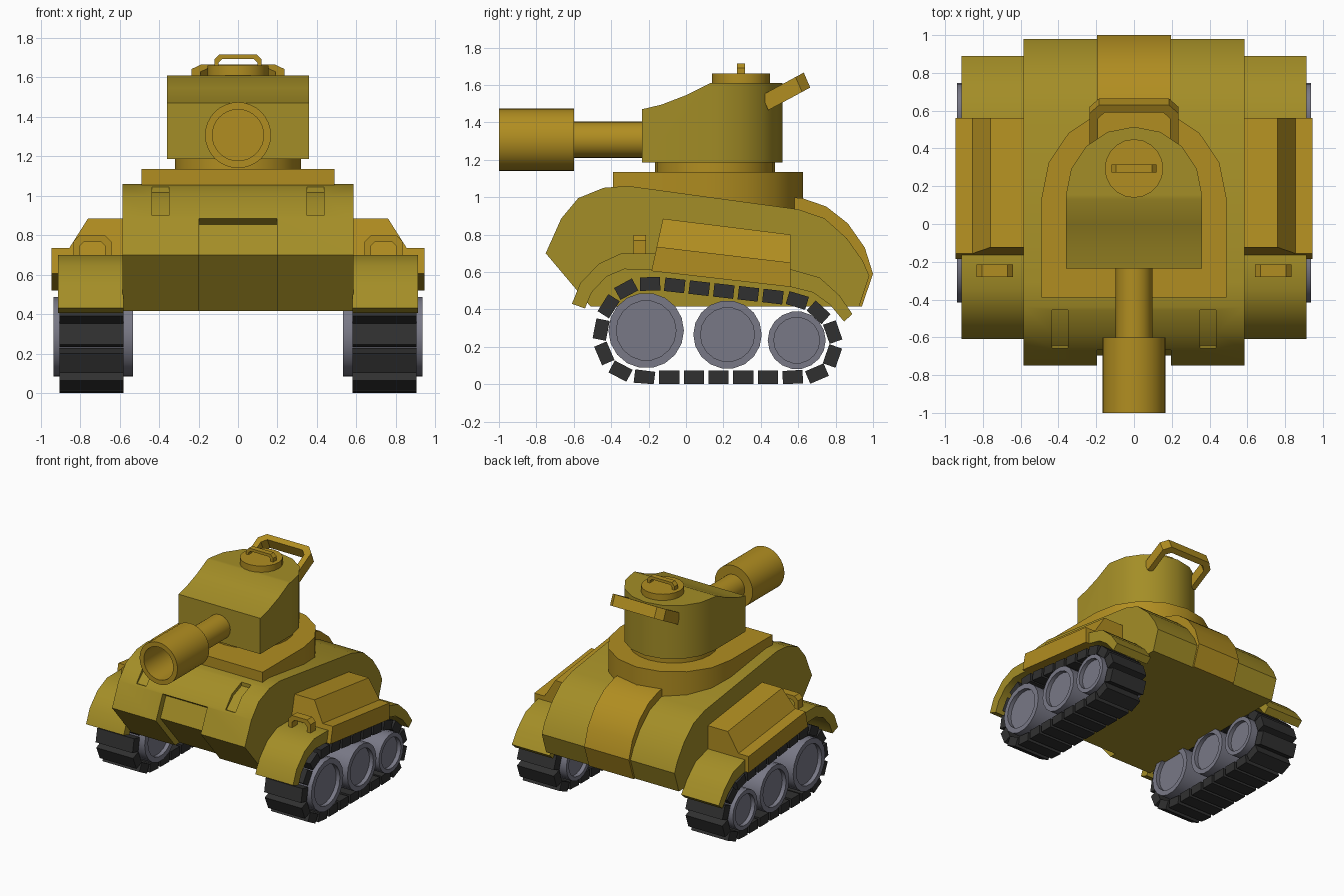
import bpy, bmesh, math
from mathutils import Vector

if "Cube" in bpy.data.objects:
    bpy.data.objects.remove(bpy.data.objects["Cube"])


def material(name, rgb):
    m = bpy.data.materials.new(name)
    m.diffuse_color = (*rgb, 1)
    m.use_nodes = True
    m.node_tree.nodes["Principled BSDF"].inputs["Base Color"].default_value = m.diffuse_color
    return m


OLIVE = material("olive_paint", (0.37, 0.27, 0.02))
OCHRE = material("ochre_paint", (0.44, 0.27, 0.015))
STEEL = material("wheel_steel", (0.19, 0.19, 0.24))
RUBBER = material("track_rubber", (0.03, 0.03, 0.03))

# mappings from (u, v, depth) to world axes
YZ = lambda u, v, d: (d, u, v)
XY = lambda u, v, d: (u, v, d)
XZ = lambda u, v, d: (u, d, v)


def finish(name, bm, mat, mirror=False):
    bmesh.ops.remove_doubles(bm, verts=bm.verts, dist=1e-5)
    bmesh.ops.recalc_face_normals(bm, faces=bm.faces)
    me = bpy.data.meshes.new(name)
    bm.to_mesh(me)
    bm.free()
    ob = bpy.data.objects.new(name, me)
    bpy.context.collection.objects.link(ob)
    if mat:
        me.materials.append(mat)
    if mirror:
        ob.modifiers.new("mirror", 'MIRROR')
    return ob


def add_prism(bm, pts, d0, d1, fn):
    a = [bm.verts.new(fn(u, v, d0)) for u, v in pts]
    b = [bm.verts.new(fn(u, v, d1)) for u, v in pts]
    n = len(pts)
    bm.faces.new(a)
    bm.faces.new(b[::-1])
    for i in range(n):
        j = (i + 1) % n
        bm.faces.new((a[i], b[i], b[j], a[j]))


def prism(name, pts, d0, d1, fn, mat=None, mirror=False):
    bm = bmesh.new()
    add_prism(bm, pts, d0, d1, fn)
    return finish(name, bm, mat, mirror)


def add_lathe(bm, prof, n, fn):
    """Revolve (along, radius) profile; fn maps (c, s, along) to world."""
    rings = [[bm.verts.new(fn(r * math.cos(2 * math.pi * i / n), r * math.sin(2 * math.pi * i / n), a))
              for i in range(n)] for a, r in prof]
    for p, q in zip(rings, rings[1:]):
        for i in range(n):
            j = (i + 1) % n
            bm.faces.new((p[i], q[i], q[j], p[j]))
    for ring in (rings[0], rings[-1]):
        bm.faces.new(ring)


def lathe(name, prof, n, fn, mat):
    bm = bmesh.new()
    add_lathe(bm, prof, n, fn)
    return finish(name, bm, mat)


def boolean(ob, cutter, op):
    m = ob.modifiers.new("cut", 'BOOLEAN')
    m.object, m.operation, m.solver = cutter, op, 'EXACT'
    bpy.context.view_layer.objects.active = ob
    bpy.ops.object.modifier_apply(modifier=m.name)
    bpy.data.objects.remove(cutter)


def d_shape(r, cy, front, n=8):
    arc = [(r * math.cos(math.pi * i / n), cy + r * math.sin(math.pi * i / n)) for i in range(n + 1)]
    return arc + [(-r, front), (r, front)]


def arch(cx, w, base, top, t, c):
    """Chamfered U-shaped handle outline."""
    def half(w, h, c):
        return [(-w, base), (-w, h - c), (-w + c, h), (w - c, h), (w, h - c), (w, base)]
    return [(cx + u, v) for u, v in half(w, top, c) + half(w - t, top - t, c * 0.7)[::-1]]


# hull with front recess and two slots
hull = prism("hull", [(-0.75, 0.70), (-0.667, 0.886), (-0.576, 0.995), (-0.44, 1.05), (-0.31, 1.06),
                      (0.60, 0.935), (0.74, 0.887), (0.86, 0.78), (0.945, 0.66), (0.98, 0.58),
                      (0.925, 0.415), (-0.51, 0.415)], -0.585, 0.585, YZ, OLIVE)
boolean(hull, prism("recess_cutter", [(-0.8, 0.885), (-0.667, 0.885), (-0.625, 0.855), (-0.695, 0.70),
                                      (-0.44, 0.40), (-0.8, 0.40)], -0.197, 0.197, YZ), 'DIFFERENCE')
for s in (-1, 1):
    boolean(hull, prism("slot_cutter", [(-0.66, 0.90), (-0.645, 0.895), (-0.56, 0.975), (-0.455, 1.015),
                                        (-0.455, 1.1), (-0.75, 1.1)], s * 0.35, s * 0.435, YZ), 'DIFFERENCE')

# raised rear spine
prism("rear_spine", [(0.55, 1.0), (0.62, 0.995), (0.75, 0.95), (0.865, 0.86), (0.956, 0.73), (1.0, 0.59),
                     (0.94, 0.415), (0.92, 0.415), (0.97, 0.58), (0.85, 0.77), (0.73, 0.88), (0.55, 0.93)],
      -0.197, 0.197, YZ, OCHRE)

# turret ring, neck and turret
prism("turret_base", d_shape(0.49, 0.135, -0.39), 0.93, 1.135, XY, OCHRE)
lathe("turret_neck", [(1.13, 0.32), (1.19, 0.32)], 24, lambda c, s, a: (c, 0.155 + s, a), OCHRE)
turret = prism("turret", d_shape(0.36, 0.155, -0.235), 1.185, 1.8, XY, OLIVE)
boolean(turret, prism("turret_cutter", [(-0.4, 1.433), (-0.235, 1.47), (-0.13, 1.495), (0.0, 1.545),
                                        (0.13, 1.61), (0.7, 1.61), (0.7, 1.0), (-0.4, 1.0)],
                      -0.6, 0.6, YZ), 'INTERSECT')

# hatch and its grip
lathe("hatch", [(1.60, 0.155), (1.66, 0.155)], 20, lambda c, s, a: (c, 0.294 + s, a), OCHRE)
prism("hatch_grip", arch(0, 0.12, 1.65, 1.715, 0.022, 0.025), 0.272, 0.315, XZ, OCHRE)

# slanted bar behind the turret
along, normal = Vector((0, 0.88, 0.475)), Vector((0, -0.4, 0.917))
start = Vector((0, 0.44, 1.465))
prism("turret_rear_bar", arch(0, 0.235, 0.0, 0.255, 0.045, 0.05), 0.0, 0.087,
      lambda u, v, d: Vector((u, 0, 0)) + start + along * v + normal * d, OCHRE)

# gun barrel and hollow muzzle
gun = lambda c, s, a: (c, a, 1.307 + s)
lathe("gun_barrel", [(-0.62, 0.097), (-0.2, 0.097)], 24, gun, OCHRE)
lathe("gun_muzzle", [(-0.6, 0.0), (-0.6, 0.167), (-1.0, 0.167), (-1.0, 0.13), (-0.7, 0.13), (-0.7, 0.0)],
      32, gun, OCHRE)

# fenders
prism("fenders", [(-0.61, 0.43), (-0.565, 0.54), (-0.465, 0.645), (-0.345, 0.70), (-0.18, 0.70),
                  (0.56, 0.615), (0.715, 0.57), (0.82, 0.475), (0.89, 0.375), (0.845, 0.335),
                  (0.77, 0.425), (0.68, 0.49), (0.56, 0.52), (-0.18, 0.61), (-0.33, 0.615),
                  (-0.425, 0.575), (-0.505, 0.49), (-0.54, 0.405)], 0.58, 0.912, YZ, OLIVE, True)

# sloped side boxes
prism("side_boxes", [(0.58, 0), (0.945, 0), (0.945, 0.13), (0.855, 0.13), (0.76, 0.28), (0.58, 0.28)], 0, 1,
      lambda u, h, d: (u, 0.56, 0.52 + h) if d else (u, -0.185 + 0.22 * h, 0.605 + h), OCHRE, True)

# fender handles
prism("fender_handles", arch(0.738, 0.097, 0.69, 0.797, 0.032, 0.03), -0.28, -0.215, XZ, OCHRE, True)

# road wheels, dished on both faces
bm = bmesh.new()
for cy, cz, r in ((-0.213, 0.287, 0.202), (0.222, 0.265, 0.183), (0.592, 0.235, 0.155)):
    q = r * 0.79
    add_lathe(bm, [(0.565, 0.0), (0.565, q), (0.532, q), (0.532, r), (0.936, r), (0.936, q), (0.903, q), (0.903, 0.0)],
              18, lambda c, s, a: (a, cy + c, cz + s))
finish("road_wheels", bm, STEEL, True)

# track links spaced evenly along a closed path
path = [Vector(p) for p in ((-0.222, 0.037), (0.564, 0.037), (0.69, 0.05), (0.765, 0.10), (0.80, 0.20),
                            (0.78, 0.30), (0.70, 0.395), (0.61, 0.445), (0.51, 0.463), (-0.12, 0.535),
                            (-0.225, 0.537), (-0.33, 0.505), (-0.42, 0.41), (-0.463, 0.26), (-0.43, 0.14),
                            (-0.35, 0.07))]
path.append(path[0])
total = sum((b - a).length for a, b in zip(path, path[1:]))


def at(s):
    s %= total
    for a, b in zip(path, path[1:]):
        seg = (b - a).length
        if s <= seg:
            return a.lerp(b, s / seg)
        s -= seg
    return path[0]


bm = bmesh.new()
count = round(total / 0.131)
for i in range(count):
    s = i * total / count
    t = (at(s + 0.05) - at(s - 0.05)).normalized()
    n = Vector((-t.y, t.x))
    corners = [at(s) + t * a * 0.054 + n * b * 0.036 for a, b in ((-1, -1), (1, -1), (1, 1), (-1, 1))]
    add_prism(bm, corners, 0.58, 0.905, YZ)
me_bm_min = min(v.co.z for v in bm.verts)
for v in bm.verts:
    v.co.z = max(v.co.z, 0.0)
finish("track_links", bm, RUBBER, True)

# smooth curved sides, keep edges sharp
bpy.ops.object.select_all(action='SELECT')
bpy.context.view_layer.objects.active = hull
bpy.ops.object.shade_smooth_by_angle()
